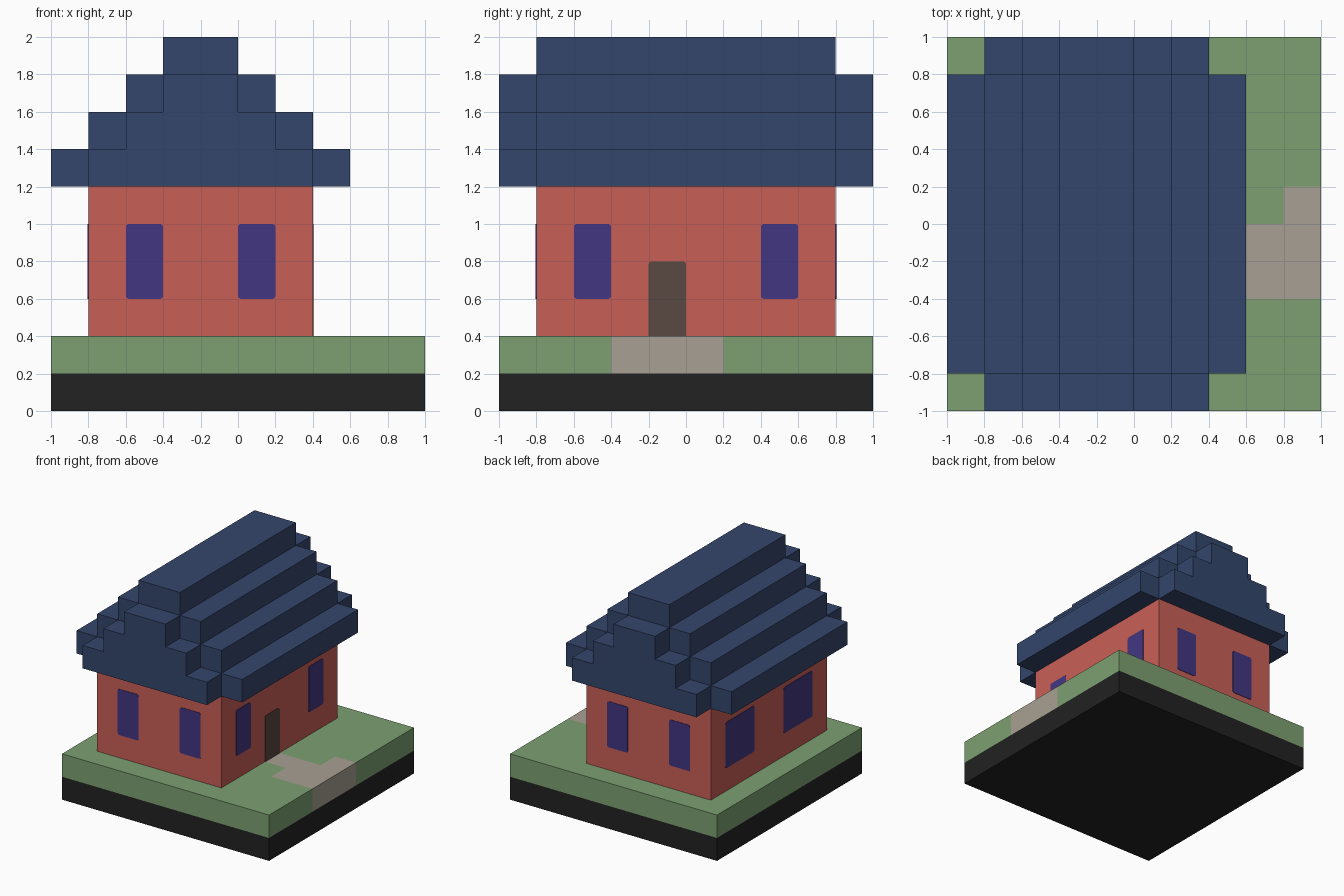
import bpy, bmesh, math
from mathutils import Vector

if "Cube" in bpy.data.objects:
    bpy.data.objects.remove(bpy.data.objects["Cube"])


def material(name, r, g, b):
    lin = [(c / 255 / 12.92) if c < 11 else ((c / 255 + 0.055) / 1.055) ** 2.4 for c in (r, g, b)]
    m = bpy.data.materials.new(name)
    m.diffuse_color = (*lin, 1)
    m.use_nodes = True
    m.node_tree.nodes["Principled BSDF"].inputs["Base Color"].default_value = m.diffuse_color
    return m


BLACK = material("black base", 34, 34, 34)
GRASS = material("grass green", 125, 160, 113)
STONE = material("path stone", 167, 160, 147)
BRICK = material("brick red", 201, 95, 87)
GLASS = material("window violet", 66, 54, 130)
WOOD = material("door brown", 90, 72, 65)
ROOF = material("roof blue", 52, 70, 108)


def finish(name, bm, *mats):
    bmesh.ops.recalc_face_normals(bm, faces=bm.faces)
    me = bpy.data.meshes.new(name)
    bm.to_mesh(me)
    bm.free()
    for m in mats:
        me.materials.append(m)
    ob = bpy.data.objects.new(name, me)
    bpy.context.collection.objects.link(ob)
    return ob


def prism_bm(outline, offset):
    """Flat outline swept along offset into a closed solid."""
    bm = bmesh.new()
    face = bm.faces.new([bm.verts.new(p) for p in outline])
    ext = bmesh.ops.extrude_face_region(bm, geom=[face], use_keep_orig=True)
    moved = [v for v in ext["geom"] if isinstance(v, bmesh.types.BMVert)]
    bmesh.ops.translate(bm, verts=moved, vec=Vector(offset))
    return bm


def box_bm(x0, x1, y0, y1, z0, z1):
    return prism_bm([(x0, y0, z0), (x1, y0, z0), (x1, y1, z0), (x0, y1, z0)], (0, 0, z1 - z0))


def stepped_roof(name, half_widths, y0, y1):
    """Staircase gable profile in x/z, extruded along y."""
    right = []
    for i, w in enumerate(half_widths):
        right += [(w, 1.2 + 0.2 * i), (w, 1.4 + 0.2 * i)]
    profile = right + [(-w, z) for w, z in reversed(right)]
    return finish(name, prism_bm([(x - 0.2, y0, z) for x, z in profile], (0, y1 - y0, 0)), ROOF)


def plate(name, side, u0, u1, z0, z1, mat, round_bottom=True, r=0.015):
    """Thin painted panel with slightly rounded corners on one wall."""
    pts = []
    for cu, cz, a in ((u1 - r, z1 - r, 0), (u0 + r, z1 - r, 90), (u0 + r, z0 + r, 180), (u1 - r, z0 + r, 270)):
        if a >= 180 and not round_bottom:
            pts.append((u0 if a == 180 else u1, z0))
            continue
        for k in range(3):
            t = math.radians(a + 45 * k)
            pts.append((cu + r * math.cos(t), cz + r * math.sin(t)))
    d = 0.004
    place, off = {
        "front": (lambda u, z: (u, -0.8, z), (0, -d, 0)),
        "back": (lambda u, z: (u, 0.8, z), (0, d, 0)),
        "right": (lambda u, z: (0.4, u, z), (d, 0, 0)),
        "left": (lambda u, z: (-0.8, u, z), (-d, 0, 0)),
    }[side]
    return finish(name, prism_bm([place(u, z) for u, z in pts], off), mat)


# Ground slab
finish("base_slab", box_bm(-1, 1, -1, 1, 0, 0.2), BLACK)

# Lawn, cut along the path edges and coloured by position
bm = box_bm(-1, 1, -1, 1, 0.2, 0.4)
cuts = [((x, 0, 0), (1, 0, 0)) for x in (0.4, 0.6, 0.8)]
cuts += [((0, y, 0), (0, 1, 0)) for y in (-0.4, -0.2, 0, 0.2)]
for co, no in cuts:
    bmesh.ops.bisect_plane(bm, geom=bm.verts[:] + bm.edges[:] + bm.faces[:], plane_co=co, plane_no=no)
path_areas = [(0.4, 0.6, -0.2, 0), (0.6, 1, -0.4, 0), (0.8, 1, 0, 0.2)]
for f in bm.faces:
    c = f.calc_center_median()
    if any(a < c.x < b + 0.001 and p < c.y < q for a, b, p, q in path_areas):
        f.material_index = 1
finish("lawn_with_path", bm, GRASS, STONE)

# Walls
finish("walls", box_bm(-0.8, 0.4, -0.8, 0.8, 0.4, 1.2), BRICK)

# Windows and door
windows = {
    "front": [(-0.6, -0.4), (0, 0.2)],
    "back": [(-0.6, -0.4), (0, 0.2)],
    "right": [(-0.6, -0.4), (0.4, 0.6)],
    "left": [(-0.6, -0.2), (0.2, 0.6)],
}
for side, spans in windows.items():
    for i, (u0, u1) in enumerate(spans):
        plate(f"{side}_window_{i + 1}", side, u0, u1, 0.6, 1.0, GLASS)
plate("door", "right", -0.2, 0, 0.4, 0.8, WOOD, round_bottom=False)

# Roof: main stepped body and a smaller stepped gable at each end
stepped_roof("main_roof", (0.8, 0.6, 0.4, 0.2), -0.8, 0.8)
stepped_roof("front_gable", (0.6, 0.4, 0.2), -1, -0.8)
stepped_roof("back_gable", (0.6, 0.4, 0.2), 0.8, 1)
